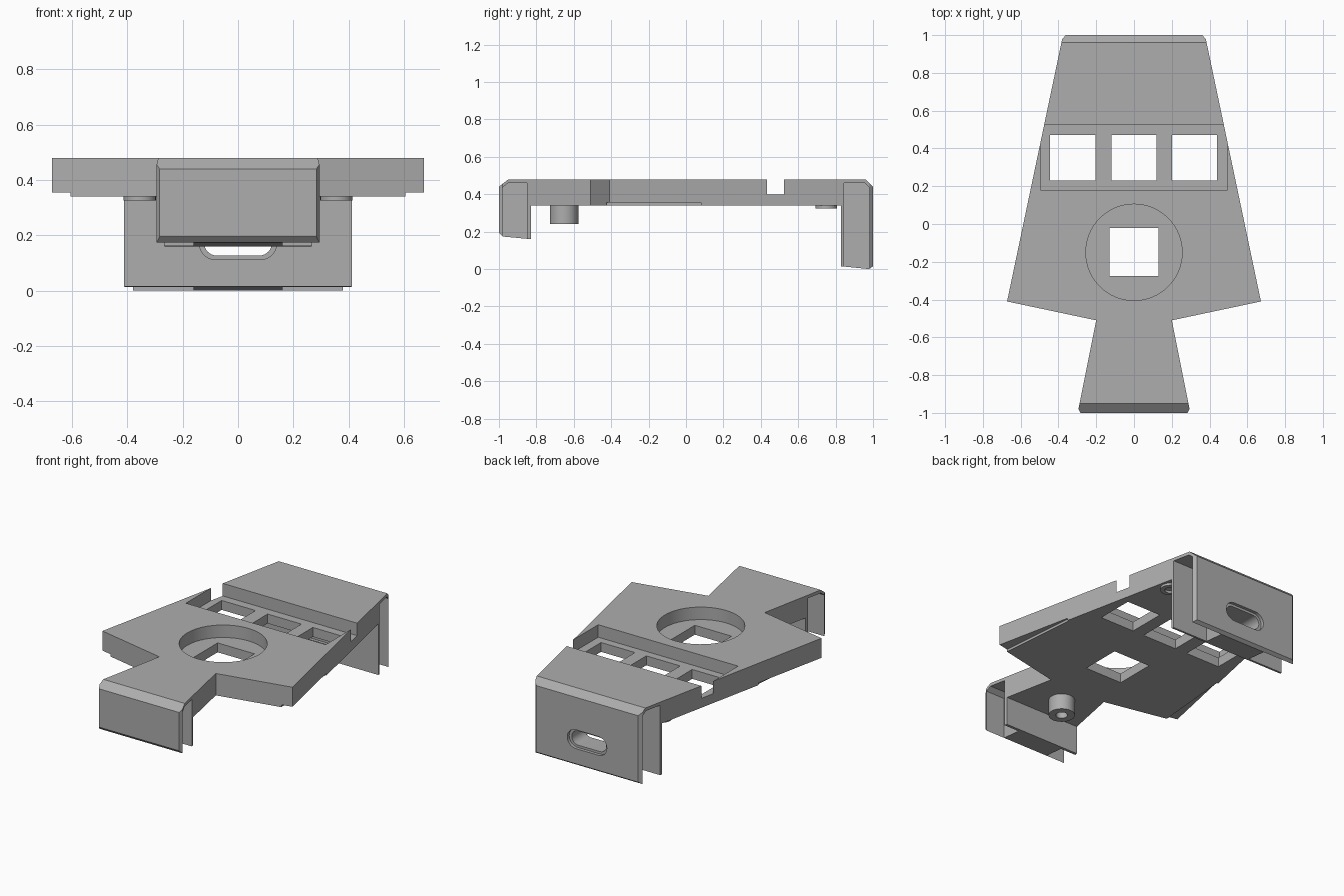
import bpy, bmesh, math
from mathutils import Vector

if "Cube" in bpy.data.objects:
    bpy.data.objects.remove(bpy.data.objects["Cube"])

grey = bpy.data.materials.new("plain_grey")
grey.diffuse_color = (0.42, 0.42, 0.42, 1)
grey.use_nodes = True
grey.node_tree.nodes["Principled BSDF"].inputs["Base Color"].default_value = grey.diffuse_color


def finish(name, bm):
    bmesh.ops.recalc_face_normals(bm, faces=bm.faces)
    me = bpy.data.meshes.new(name)
    bm.to_mesh(me)
    bm.free()
    me.materials.append(grey)
    ob = bpy.data.objects.new(name, me)
    bpy.context.collection.objects.link(ob)
    return ob


def extrude(name, points, vec):
    bm = bmesh.new()
    face = bm.faces.new([bm.verts.new(p) for p in points])
    new = bmesh.ops.extrude_face_region(bm, geom=[face])["geom"]
    bmesh.ops.translate(bm, vec=vec, verts=[v for v in new if isinstance(v, bmesh.types.BMVert)])
    return finish(name, bm)


def prism(name, outline, z0, z1):
    return extrude(name, [(x, y, z0) for x, y in outline], Vector((0, 0, z1 - z0)))


def box(name, x0, x1, y0, y1, z0, z1):
    return prism(name, [(x0, y0), (x1, y0), (x1, y1), (x0, y1)], z0, z1)


def hull(name, points):
    # convex block from half-profile points (x, y, z), mirrored in x
    bm = bmesh.new()
    for x, y, z in points:
        for s in (-1, 1):
            bm.verts.new((s * x, y, z))
    bmesh.ops.convex_hull(bm, input=bm.verts)
    bmesh.ops.dissolve_limit(bm, angle_limit=0.01, verts=bm.verts, edges=bm.edges)
    return finish(name, bm)


def circle(cx, cy, r, n=64):
    return [(cx + r * math.cos(2 * math.pi * i / n), cy + r * math.sin(2 * math.pi * i / n))
            for i in range(n)]


def boolean(ob, tool, op="DIFFERENCE"):
    m = ob.modifiers.new("cut", "BOOLEAN")
    m.object, m.operation, m.solver = tool, op, "EXACT"
    bpy.context.view_layer.objects.active = ob
    bpy.ops.object.modifier_apply(modifier=m.name)
    bpy.data.objects.remove(tool, do_unlink=True)


def smooth(ob):
    bpy.ops.object.select_all(action="DESELECT")
    ob.select_set(True)
    bpy.context.view_layer.objects.active = ob
    bpy.ops.object.shade_smooth_by_angle(angle=math.radians(30))


# half widths of the tapering plate
def back_w(y):
    return 0.672 - 0.21 * (y + 0.41)


def front_w(y):
    return 0.2 + 0.2 * (-0.51 - y)


# main plate
half = [(front_w(-0.84), -0.84), (0.2, -0.51), (0.672, -0.41), (back_w(0.84), 0.84)]
body = prism("body", half + [(-x, y) for x, y in reversed(half)], 0.34, 0.48)

# chamfered end flaps
rear = [(0.83, 0.015), (0.83, 0.48), (0.96, 0.48), (0.98, 0.46), (0.98, 0.0)]
rear_flap = hull("rear_flap", [(back_w(y), y, z) for y, z in rear]
                 + [(back_w(1) - 0.015, 1, 0.015), (back_w(1) - 0.015, 1, 0.44)])
fore = [(-0.83, 0.16), (-0.83, 0.48), (-0.95, 0.48), (-0.98, 0.456), (-0.98, 0.174)]
front_flap = hull("front_flap", [(front_w(y), y, z) for y, z in fore]
                  + [(front_w(-1) - 0.015, -1, 0.195), (front_w(-1) - 0.015, -1, 0.44)])
boolean(body, rear_flap, "UNION")
boolean(body, front_flap, "UNION")

# channels in the flaps, either side of a solid middle
for s in (-1, 1):
    for a, b, c in ((0.845, 0.955, 0.98), (-0.85, -0.95, -0.98)):
        loop = [(a, -0.1), (a, 0.46), (b, 0.46), (c, 0.437), (c, -0.1)]
        boolean(body, extrude("channel", [(s * 0.16, y, z) for y, z in loop], Vector((s * 0.5, 0, 0))))
    # shallow step under the wide corners
    boolean(body, prism("step", [(s * 0.607, -0.45), (s * 0.56, 0.08), (s * 0.8, 0.08),
                                 (s * 0.8, -0.45)], 0.2, 0.355))

# recesses and windows
boolean(body, box("tray", -0.495, 0.495, 0.18, 0.525, 0.40, 0.6))
boolean(body, prism("dish", circle(0, -0.15, 0.255), 0.40, 0.6))
boolean(body, box("square_hole", -0.13, 0.13, -0.275, -0.02, 0.2, 0.6))
for cx in (-0.325, 0, 0.32):
    boolean(body, box("window", cx - 0.12, cx + 0.12, 0.23, 0.47, 0.2, 0.6))


# rounded slot through the rear flap, wider at both mouths
def slot(hx, r, y0, y1):
    n = 16
    pts = []
    for s in (1, -1):
        for i in range(n + 1):
            a = math.pi * i / n - math.pi / 2
            pts.append((s * (hx - r + r * math.cos(a)), y0, 0.172 + s * r * math.sin(a)))
    return extrude("slot", pts, Vector((0, y1 - y0, 0)))


boolean(body, slot(0.122, 0.045, 0.7, 1.1))
boolean(body, slot(0.14, 0.06, 0.7, 0.85))
boolean(body, slot(0.14, 0.06, 0.98, 1.1))
smooth(body)

# hollow round posts underneath
for name, x, y, r, hole, z in (("front_post", 0, -0.652, 0.076, 0.034, 0.24),
                               ("rear_boss_left", -0.355, 0.75, 0.058, 0.032, 0.325),
                               ("rear_boss_right", 0.355, 0.75, 0.058, 0.032, 0.325)):
    post = prism(name, circle(x, y, r, 40), z, 0.345)
    boolean(post, prism("bore", circle(x, y, hole, 40), z - 0.1, 0.339))
    smooth(post)
